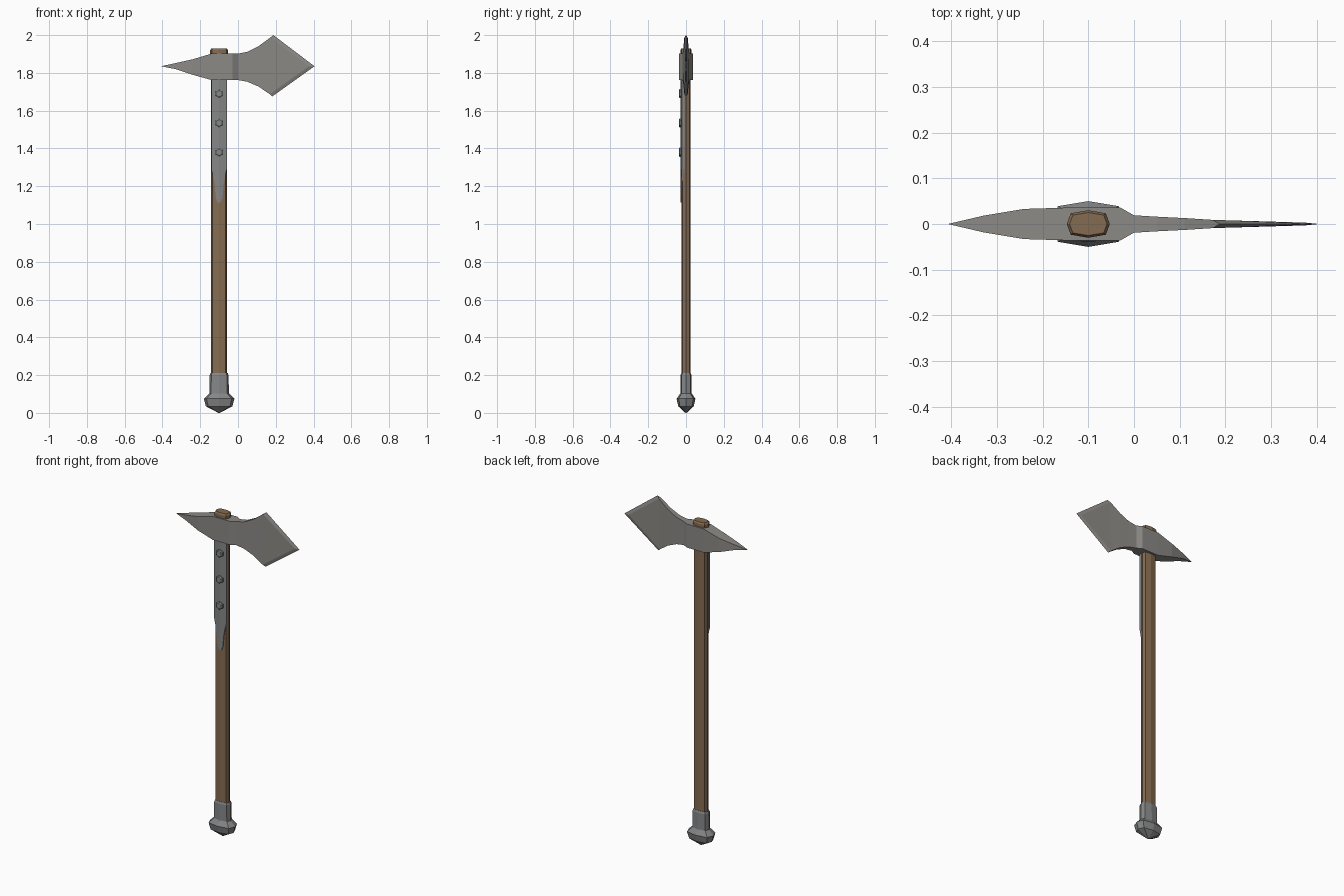
import bpy, bmesh, math
from mathutils import Matrix

if "Cube" in bpy.data.objects:
    bpy.data.objects.remove(bpy.data.objects["Cube"])

CX = -0.1  # handle axis


def material(name, rgb):
    m = bpy.data.materials.new(name)
    m.diffuse_color = (*rgb, 1)
    m.use_nodes = True
    m.node_tree.nodes["Principled BSDF"].inputs["Base Color"].default_value = m.diffuse_color
    return m


wood = material("brown wood", (0.235, 0.148, 0.083))
head_steel = material("warm grey steel", (0.262, 0.252, 0.236))
fitting_steel = material("cool grey steel", (0.235, 0.238, 0.243))


def finish(name, bm, mat):
    bmesh.ops.remove_doubles(bm, verts=bm.verts, dist=1e-5)
    bmesh.ops.recalc_face_normals(bm, faces=bm.faces)
    me = bpy.data.meshes.new(name)
    bm.to_mesh(me)
    bm.free()
    me.materials.append(mat)
    ob = bpy.data.objects.new(name, me)
    bpy.context.collection.objects.link(ob)
    return ob


def loft(name, rings, mat):
    """Skin a list of equal-length rings and cap both ends."""
    bm = bmesh.new()
    vs = [[bm.verts.new(p) for p in r] for r in rings]
    n = len(rings[0])
    for a, b in zip(vs, vs[1:]):
        for i in range(n):
            j = (i + 1) % n
            bm.faces.new((a[i], a[j], b[j], b[i]))
    bm.faces.new(vs[0])
    bm.faces.new(vs[-1])
    return finish(name, bm, mat)


def octagon(z, rx, ry):
    shape = [(1, 0), (.82, .78), (0, 1), (-.82, .78),
             (-1, 0), (-.82, -.78), (0, -1), (.82, -.78)]
    return [(CX + x * rx, y * ry, z) for x, y in shape]


# wooden shaft with a slightly wider chamfered top
loft("shaft", [octagon(*r) for r in (
    (0.1, .042, .024), (1.88, .042, .024), (1.89, .047, .03),
    (1.92, .047, .03), (1.93, .041, .025))], wood)

# pommel with collar
loft("pommel", [octagon(*r) for r in (
    (0.0, .004, .003), (0.035, .07, .041), (0.075, .081, .05),
    (0.103, .052, .03), (0.2, .05, .029), (0.21, .046, .025))], fitting_steel)

# axe head: sections along x (x top, x bottom, z top, z bottom, half thickness)
sections = [(-.405, -.405, 1.8355, 1.8345, .0005), (-.33, -.33, 1.852, 1.82, .018),
            (-.24, -.24, 1.872, 1.79, .033), (-.14, -.14, 1.902, 1.762, .036),
            (-.03, -.03, 1.902, 1.762, .036), (0, 0, 1.902, 1.762, .019),
            (.05, .05, 1.912, 1.753, .016), (.11, .11, 1.942, 1.727, .013),
            (.172, .168, 1.988, 1.687, .009)]
bm = bmesh.new()
rows = []
for xt, xb, zt, zb, h in sections:
    rows.append([bm.verts.new(p) for p in (
        (xt, -h, zt), (xt, h, zt), (xb, h, zb), (xb, -h, zb))])
for a, b in zip(rows, rows[1:]):
    for i in range(4):
        j = (i + 1) % 4
        bm.faces.new((a[i], a[j], b[j], b[i]))
bm.faces.new(rows[0])
# cutting edge: bevel bands meeting at a sharp pointed outline
top, tip, bot = (bm.verts.new(p) for p in (
    (.187, 0, 2.0), (.405, 0, 1.835), (.181, 0, 1.675)))
t0, t1, b1, b0 = rows[-1]
f, k = bm.verts.new((.375, -.003, 1.835)), bm.verts.new((.375, .003, 1.835))
for t, b, m in ((t0, b0, f), (t1, b1, k)):
    bm.faces.new((t, m, b))
    bm.faces.new((t, top, tip, m))
    bm.faces.new((m, tip, bot, b))
bm.faces.new((t0, t1, top))
bm.faces.new((b0, bot, b1))
finish("axe_head", bm, head_steel)

# tapering reinforcement plate on the front of the shaft
plate = []
for z, w in ((1.77, .041), (1.29, .041), (1.25, .031), (1.21, .024),
             (1.14, .018), (1.115, .009)):
    y = -.0285 + .006 * w / .041
    plate.append([(CX - w, -.008, z), (CX - w, y, z), (CX, -.0285, z),
                  (CX + w, y, z), (CX + w, -.008, z)])
loft("front_plate", plate, fitting_steel)

# hexagonal bolts
for i, z in enumerate((1.69, 1.535, 1.38)):
    def hexagon(y, r):
        return [(CX + r * math.sin(a * math.pi / 3), y,
                 z + r * math.cos(a * math.pi / 3)) for a in range(6)]
    loft(f"bolt_{i + 1}", [hexagon(-.02, .024), hexagon(-.034, .024),
                           hexagon(-.038, .018)], fitting_steel)
